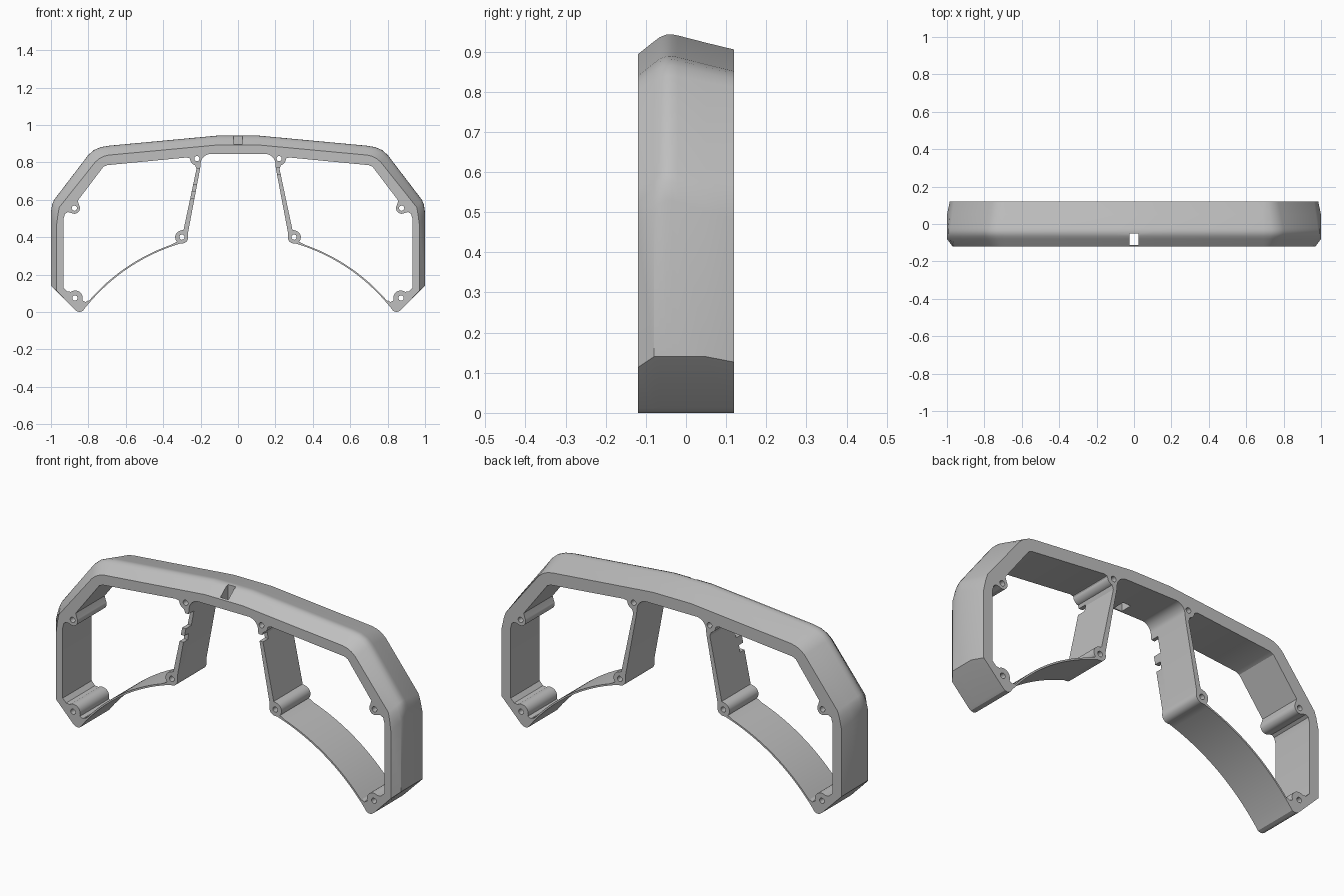
import bpy, bmesh, math
from mathutils import Vector

cube = bpy.data.objects.get("Cube")
if cube:
    bpy.data.objects.remove(cube, do_unlink=True)

grey = bpy.data.materials.new("plain_grey")
grey.use_nodes = True
grey.diffuse_color = (0.52, 0.52, 0.52, 1)
grey.node_tree.nodes["Principled BSDF"].inputs["Base Color"].default_value = grey.diffuse_color


def arc(cx, cz, r, a0, a1, n=10):
    angles = [math.radians(a0 + (a1 - a0) * i / n) for i in range(n + 1)]
    return [(cx + r * math.cos(a), cz + r * math.sin(a)) for a in angles]


def bow(t, lift=0.0):
    """Point on the shallow curved strip between strut foot and lower corner."""
    a, b = Vector((0.31, 0.366)), Vector((0.815, 0.025))
    d = (b - a).normalized()
    n = Vector((-d.y, d.x))
    return tuple(a.lerp(b, t) + n * (0.184 * t * (1 - t) + lift))


def mirrored(pts):
    return [(-x, z) for x, z in reversed(pts)]


def loft(bm, loops):
    """Skin a series of (y, outline) sections and cap both ends."""
    rings = [[bm.verts.new((x, y, z)) for x, z in pts] for y, pts in loops]
    for r, s in zip(rings, rings[1:]):
        for i in range(len(r)):
            j = (i + 1) % len(r)
            bm.faces.new((r[i], r[j], s[j], s[i]))
    bm.faces.new(rings[0])
    bm.faces.new(rings[-1])


def prism(bm, pts, y0=-0.3, y1=0.3):
    loft(bm, [(y0, pts), (y1, pts)])


def box(bm, x0, x1, y0, y1, z0, z1):
    prism(bm, [(x0, z0), (x1, z0), (x1, z1), (x0, z1)], y0, y1)


def finish(name, bm):
    bmesh.ops.recalc_face_normals(bm, faces=bm.faces)
    mesh = bpy.data.meshes.new(name)
    bm.to_mesh(mesh)
    bm.free()
    mesh.materials.append(grey)
    ob = bpy.data.objects.new(name, mesh)
    bpy.context.collection.objects.link(ob)
    return ob


# Outer shell outline: x, z, then how it moves with top inset and side inset
SHELL = [
    (0.11, 0.943, 0, -1, 0, 0), (0.69, 0.889, 0, -1, 0, 0),
    (0.735, 0.881, -.4, -.95, 0, 0), (0.77, 0.866, -.6, -.9, 0, 0),
    (0.80, 0.84, -.75, -.75, 0, 0), (0.983, 0.60, -.55, -.8, 0, 0),
    (0.994, 0.575, -.4, -1, -.4, 0), (1.0, 0.53, 0, -1.3, -1, 0),
    (1.0, 0.14, 0, 0, -1, -.9),
]
# Lower corner, curved strip, strut foot, strut inside edge and bridge
UNDER = ([(0.872, 0.012), (0.86, 0.003), (0.845, 0), (0.83, 0.005)]
         + [bow(1 - i / 24) for i in range(25)]
         + arc(0.30, 0.40, 0.034, 270, 165)
         + [(0.268, 0.42), (0.202, 0.77)]
         + arc(0.145, 0.79, 0.055, 10, 90))


def section(top, side):
    pts = [(x + a * top + c * side, z + b * top + d * side) for x, z, a, b, c, d in SHELL]
    pts += UNDER
    return pts + mirrored(pts)


# Frame body: y, top inset, side inset
bm = bmesh.new()
loft(bm, [(y, section(t, s)) for y, t, s in [
    (-0.12, 0.05, 0.03), (-0.08, 0.018, 0), (-0.065, 0.007, 0), (-0.05, 0.001, 0),
    (-0.035, 0, 0), (-0.02, 0.003, 0), (0.05, 0.021, 0), (0.12, 0.038, 0.015)]])
frame = finish("frame", bm)

# Lens openings, with the screw bosses bulging into them
opening = ([bow(0.07 + 0.88 * i / 24, 0.009) for i in range(25)]
           + [(0.80, 0.062), (0.815, 0.054)]
           + arc(0.87, 0.075, 0.04, 200, 55)
           + [(0.912, 0.11), (0.932, 0.13), (0.932, 0.50), (0.925, 0.525), (0.91, 0.534)]
           + arc(0.875, 0.555, 0.03, 300, 150)
           + [(0.857, 0.595), (0.72, 0.776), (0.70, 0.785), (0.275, 0.826), (0.26, 0.822)]
           + arc(0.22, 0.82, 0.036, -5, -75)
           + [(0.222, 0.765), (0.291, 0.44)]
           + arc(0.30, 0.40, 0.036, 80, -42))
bm = bmesh.new()
prism(bm, opening)
prism(bm, mirrored(opening))

# Screw holes
for x, z in [(0.875, 0.555), (0.872, 0.075), (0.22, 0.82), (0.30, 0.40)]:
    for side in (-1, 1):
        prism(bm, arc(side * x, z, 0.014, 0, 337.5, 15))
openings = finish("opening_cutter", bm)

# Cable notches in the strut fronts and a slot through the bridge
bm = bmesh.new()
box(bm, -0.27, -0.17, -0.2, -0.075, 0.685, 0.765)
box(bm, -0.27, -0.19, -0.2, -0.085, 0.61, 0.645)
box(bm, 0.17, 0.24, -0.2, -0.075, 0.735, 0.77)
box(bm, -0.023, 0.023, -0.113, -0.05, 0.7, 1.1)
notches = finish("notch_cutter", bm)

# Cut the frame and discard the cutters
bpy.context.view_layer.objects.active = frame
for cutter in (openings, notches):
    cutter.hide_render = True
    mod = frame.modifiers.new("cut", 'BOOLEAN')
    mod.operation = 'DIFFERENCE'
    mod.solver = 'EXACT'
    mod.object = cutter
    bpy.ops.object.modifier_apply(modifier=mod.name)
    bpy.data.objects.remove(cutter, do_unlink=True)

bpy.ops.object.select_all(action='DESELECT')
frame.select_set(True)
bpy.ops.object.shade_smooth_by_angle(angle=math.radians(25))
